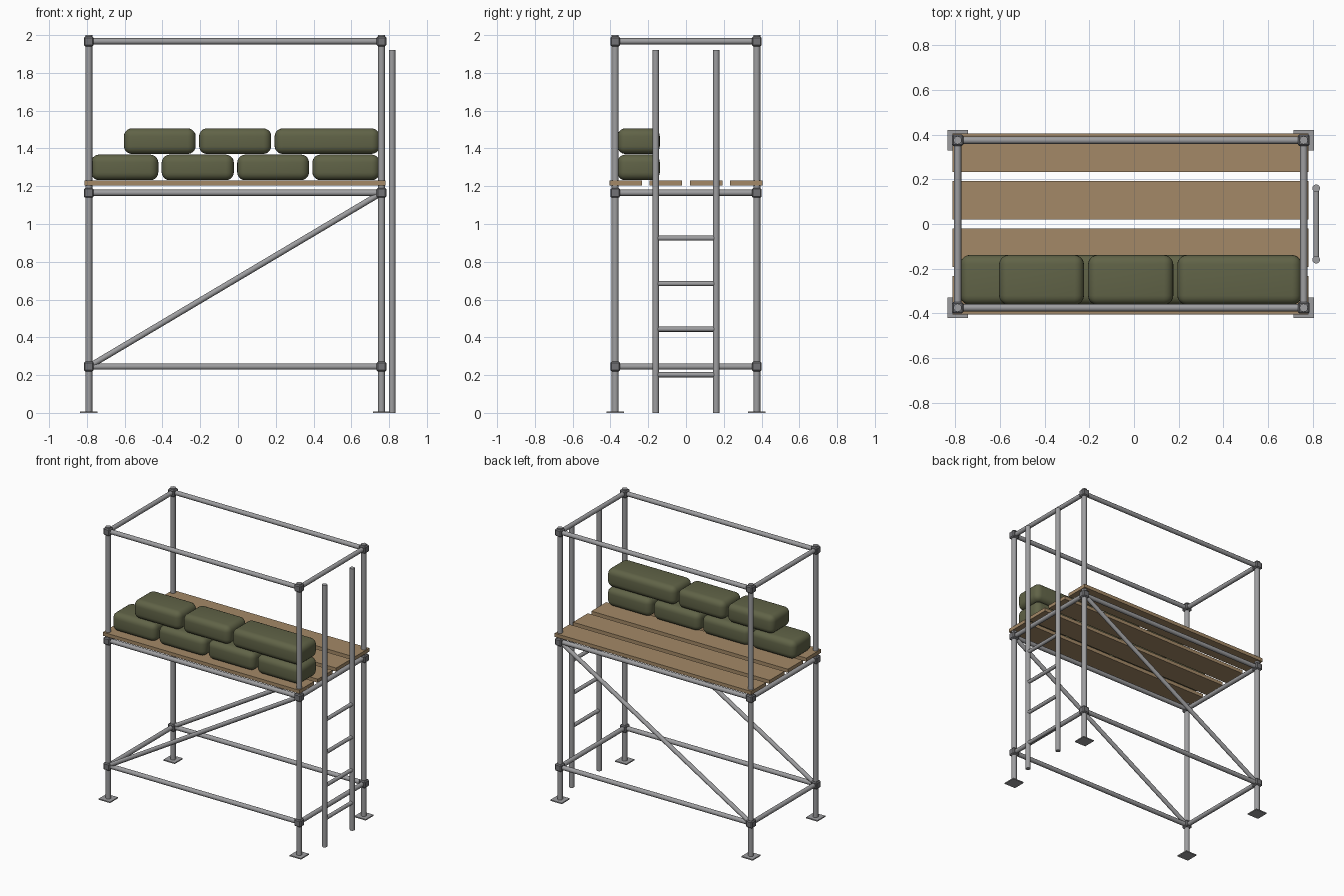
import bpy, bmesh
from mathutils import Vector

old = bpy.data.objects.get("Cube")
if old:
    bpy.data.objects.remove(old, do_unlink=True)


def material(name, rgb):
    m = bpy.data.materials.new(name)
    m.use_nodes = True
    m.diffuse_color = (*rgb, 1)
    m.node_tree.nodes["Principled BSDF"].inputs["Base Color"].default_value = (*rgb, 1)
    return m


STEEL = material("galvanised steel", (0.34, 0.34, 0.35))
CLAMP = material("dark clamp steel", (0.17, 0.17, 0.18))
WOOD = material("plank wood", (0.37, 0.25, 0.135))
CANVAS = material("olive canvas", (0.118, 0.125, 0.063))


def finish(bm, name, mat, smooth=None):
    mesh = bpy.data.meshes.new(name)
    bm.to_mesh(mesh)
    bm.free()
    mesh.materials.append(mat)
    ob = bpy.data.objects.new(name, mesh)
    bpy.context.collection.objects.link(ob)
    if smooth:
        bpy.ops.object.select_all(action='DESELECT')
        ob.select_set(True)
        bpy.context.view_layer.objects.active = ob
        bpy.ops.object.shade_smooth_by_angle(angle=smooth)
    return ob


def tube(name, a, b, r, sides=12):
    """Capped tube from point a to point b."""
    a, b = Vector(a), Vector(b)
    bm = bmesh.new()
    bmesh.ops.create_cone(bm, cap_ends=True, segments=sides, radius1=r, radius2=r,
                          depth=(b - a).length)
    bm.transform((b - a).to_track_quat('Z', 'Y').to_matrix().to_4x4())
    bmesh.ops.translate(bm, verts=bm.verts, vec=(a + b) / 2)
    return finish(bm, name, STEEL, 0.7)


def box(name, lo, hi, mat, bevel=0, segments=1, bulge=0):
    """Box between two corners, with optional rounded edges and swollen sides."""
    lo, hi = Vector(lo), Vector(hi)
    size, mid = hi - lo, (lo + hi) / 2
    bm = bmesh.new()
    bmesh.ops.create_cube(bm, size=1)
    bmesh.ops.scale(bm, vec=size, verts=bm.verts)
    if bevel:
        bmesh.ops.bevel(bm, geom=bm.edges[:], offset=bevel, segments=segments,
                        profile=0.5, affect='EDGES')
    if bulge:
        # pinch the ends a little so the middle looks filled
        for v in bm.verts:
            t = abs(v.co.x) / (size.x / 2)
            v.co.y *= 1 - bulge * t * t
            v.co.z *= 1 - bulge * t * t
    bmesh.ops.translate(bm, verts=bm.verts, vec=mid)
    return finish(bm, name, mat, 0.7 if segments > 1 else None)


X0, X1, Y = -0.79, 0.76, 0.375
LOW, MID, TOP = 0.245, 1.165, 1.967
LEVELS = {"lower": LOW, "deck": MID, "guard": TOP}

# Corner posts with base plates and clamps
for xn, x in (("right", X0), ("left", X1)):
    for yn, y in (("front", -Y), ("back", Y)):
        tag = f"{yn}_{xn}"
        tube(f"{tag}_post", (x, y, 0), (x, y, 2), 0.0185)
        box(f"{tag}_base_plate", (x - 0.046, y - 0.046, 0), (x + 0.046, y + 0.046, 0.008), STEEL)
        for ln, z in LEVELS.items():
            h = 0.026
            box(f"{tag}_{ln}_clamp", (x - h, y - h, z - h), (x + h, y + h, z + h), CLAMP, 0.007)

# Horizontal rails and diagonal braces
for ln, z in LEVELS.items():
    for yn, y in (("front", -Y), ("back", Y)):
        tube(f"{yn}_{ln}_rail", (X0, y, z), (X1, y, z), 0.0165)
    for xn, x in (("right", X0), ("left", X1)):
        tube(f"{xn}_{ln}_rail", (x, -Y, z), (x, Y, z), 0.0165)
for yn, y in (("front", -Y), ("back", Y)):
    tube(f"{yn}_diagonal_brace", (X0, y, LOW), (X1, y, MID), 0.0155)

# Deck planks
for i in range(4):
    y = (i - 1.5) * 0.213
    box(f"deck_plank_{i + 1}", (-0.813, y - 0.086, 1.204), (0.782, y + 0.086, 1.23), WOOD)

# Ladder
LX, LY = 0.816, 0.16
for side, y in (("front", -LY), ("back", LY)):
    tube(f"ladder_{side}_stile", (LX, y, 0), (LX, y, 1.922), 0.0175)
for i in range(4):
    z = 0.202 + i * 0.241
    tube(f"ladder_rung_{i + 1}", (LX, -LY, z), (LX, LY, z), 0.0135, 10)

# Two courses of sandbags along the front
COURSES = (
    (1.23, ((-0.778, -0.422), (-0.404, -0.022), (-0.004, 0.376), (0.394, 0.75))),
    (1.369, ((-0.604, -0.224), (-0.206, 0.176), (0.194, 0.75))),
)
for row, (z, bags) in enumerate(COURSES):
    for i, (a, b) in enumerate(bags):
        box(f"sandbag_{row + 1}_{i + 1}", (a, -0.365, z), (b, -0.136, z + 0.139),
            CANVAS, 0.042, 5, 0.04)
